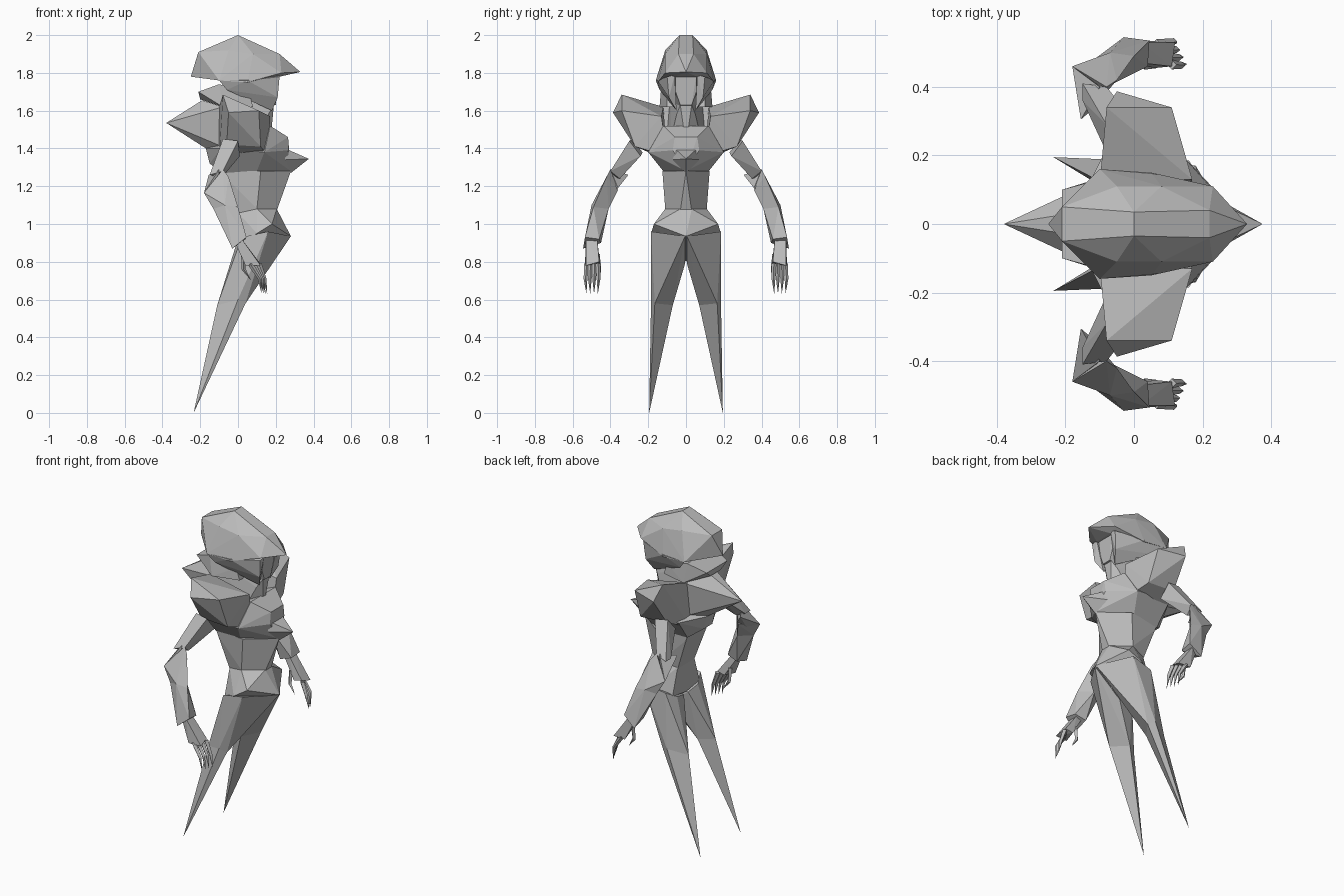
import bpy
import bmesh
from mathutils import Vector

cube = bpy.data.objects.get("Cube")
if cube:
    bpy.data.objects.remove(cube, do_unlink=True)

grey = bpy.data.materials.new("stone_grey")
grey.use_nodes = True
colour = (.5, .5, .5, 1)
grey.diffuse_color = colour
grey.node_tree.nodes["Principled BSDF"].inputs["Base Color"].default_value = colour


def mirrored(points):
    """Reflect points across the central plane of the body."""
    return [(x, -y, z) for x, y, z in points]


def add_facets(mesh_builder, points):
    """Wrap one faceted convex shell around the points."""
    verts = [mesh_builder.verts.new(p) for p in points]
    result = bmesh.ops.convex_hull(mesh_builder, input=verts)
    loose = [v for v in verts if v.is_valid and not v.link_faces]
    bmesh.ops.delete(mesh_builder, geom=loose, context='VERTS')
    return result


def make_part(name, shells):
    """Make a flat shaded object out of one or more shells."""
    builder = bmesh.new()
    for shell in shells:
        add_facets(builder, shell)
    bmesh.ops.dissolve_limit(builder, angle_limit=.03,
                             verts=builder.verts, edges=builder.edges)
    bmesh.ops.recalc_face_normals(builder, faces=builder.faces)
    mesh = bpy.data.meshes.new(name)
    builder.to_mesh(mesh)
    builder.free()
    mesh.materials.append(grey)
    part = bpy.data.objects.new(name, mesh)
    bpy.context.collection.objects.link(part)
    return part


def centre_part(name, half):
    """One shell that spans both halves of the body."""
    make_part(name, [half + mirrored([p for p in half if p[1] > 0])])


def paired_part(name, *shells):
    """The same part on both sides of the body."""
    make_part(name + "_back", shells)
    make_part(name + "_front", [mirrored(s) for s in shells])


def ring(centre, radius):
    """Small diamond cross-section for a finger joint."""
    c = Vector(centre)
    offsets = (Vector((1, 0, .3)), Vector((0, 1, 0)))
    return [c + o * radius * sign for o in offsets for sign in (1, -1)]


# Head
centre_part("helmet", [
    (0, .035, 2), (-.1, .035, 1.95), (-.21, .05, 1.91), (-.25, 0, 1.78),
    (-.05, .11, 1.92), (.08, .11, 1.9), (.22, .04, 1.9), (.23, .11, 1.8),
    (.33, 0, 1.805), (-.1, .16, 1.76), (.05, .15, 1.75), (.22, .06, 1.78),
])
paired_part("cheek_guard", [
    (.22, .06, 1.79), (.22, .1, 1.78), (.21, .09, 1.67), (.18, .05, 1.6),
    (.05, .15, 1.76), (-.1, .16, 1.76), (-.06, .14, 1.71), (.05, .06, 1.68),
])
centre_part("face", [
    (.21, .055, 1.79), (.2, .055, 1.7), (.2, .03, 1.63),
    (.05, .07, 1.79), (.05, .05, 1.6),
])

# Neck and collar
centre_part("neck", [
    (.19, .03, 1.63), (.16, .05, 1.58), (.17, 0, 1.42), (.1, .08, 1.45),
    (-.08, .08, 1.7), (-.08, .1, 1.5),
])
centre_part("collar", [
    (-.21, .1, 1.7), (-.2, .05, 1.66), (-.1, .13, 1.74), (-.08, .14, 1.62),
    (.06, .1, 1.69), (.08, .1, 1.62),
])
centre_part("back_spike", [
    (-.38, 0, 1.535), (-.19, .03, 1.655), (-.08, .14, 1.62),
    (-.06, .12, 1.4), (-.17, .03, 1.4),
])

# Shoulders
paired_part("shoulder", [
    (-.08, .34, 1.685), (-.05, .387, 1.59), (.11, .34, 1.6),
    (.17, .13, 1.57), (-.1, .12, 1.62), (.12, .27, 1.41),
    (-.06, .27, 1.42), (.16, .1, 1.36), (-.1, .1, 1.34),
])

# Torso
centre_part("chest", [
    (.17, .12, 1.52), (.265, .06, 1.46), (.265, .07, 1.39),
    (.28, 0, 1.28), (.14, .2, 1.38), (-.09, .2, 1.4), (-.17, .04, 1.4),
    (.1, .12, 1.28), (-.08, .1, 1.27), (-.15, .04, 1.32),
])
centre_part("chest_spike", [
    (.375, 0, 1.345), (.25, .06, 1.4), (.25, .07, 1.34), (.28, 0, 1.27),
])
centre_part("waist", [
    (.28, 0, 1.28), (.12, .125, 1.28), (-.08, .1, 1.28), (-.06, .1, 1.24),
    (.205, .03, 1.07), (.1, .11, 1.08), (0, .08, 1.05),
])
centre_part("pelvis", [
    (.205, .03, 1.08), (.1, .11, 1.08), (0, .08, 1.06), (.28, 0, .935),
    (.18, .17, 1), (.1, .185, .95), (0, .13, .9), (0, 0, .88), (.12, 0, .8),
])

# Legs taper to points behind the body
knee = [(.04, .165, .58), (0, .185, .6), (-.11, .13, .57), (-.03, .07, .57)]
thigh = [(.28, .005, .935), (.16, .185, .96), (.02, .17, .93),
         (-.01, .1, .89), (0, .02, .87), (.1, .005, .79)]
paired_part("leg", thigh + knee, knee + [(-.235, .195, 0)])

# Arms
paired_part("upper_arm", [
    (-.09, .23, 1.38), (.01, .24, 1.36), (0, .3, 1.44), (-.08, .29, 1.45),
    (-.15, .36, 1.26), (-.09, .35, 1.24), (-.15, .41, 1.26), (-.08, .4, 1.28),
])
paired_part("elbow_fin", [
    (-.155, .305, 1.26), (-.18, .46, 1.165), (-.1, .4, 1.29),
    (-.09, .36, 1.19), (-.12, .42, 1.14),
])
mid_arm = [(-.13, .47, 1.08), (-.07, .5, 1.1), (0, .49, 1.09), (-.06, .41, 1.08)]
paired_part("forearm", mid_arm + [
    (-.18, .46, 1.165), (-.08, .4, 1.29), (-.05, .42, 1.25), (-.1, .36, 1.18),
], mid_arm + [
    (-.03, .545, .87), (.045, .535, .93), (.04, .46, .92), (-.03, .45, .9),
])

# Hands with four clawed fingers and a thumb
paired_part("palm", [
    (-.01, .47, .9), (.02, .47, .92), (.02, .53, .92), (-.01, .52, .89),
    (.04, .535, .78), (.06, .455, .79), (.11, .46, .8), (.12, .53, .78),
])
digits = [((.11 - .015 * i, .465 + .02 * i, .79),
           (.14 - .008 * i, .463 + .023 * i, .71),
           (.155 - .01 * i, .467 + .02 * i, .63)) for i in range(4)]
digits.append(((.03, .47, .84), (.03, .46, .76), (.07, .455, .7)))
for number, (root, joint, tip) in enumerate(digits):
    middle = ring(joint, .01)
    paired_part("finger_" + "abcde"[number],
                ring(root, .014) + middle, middle + [Vector(tip)])
